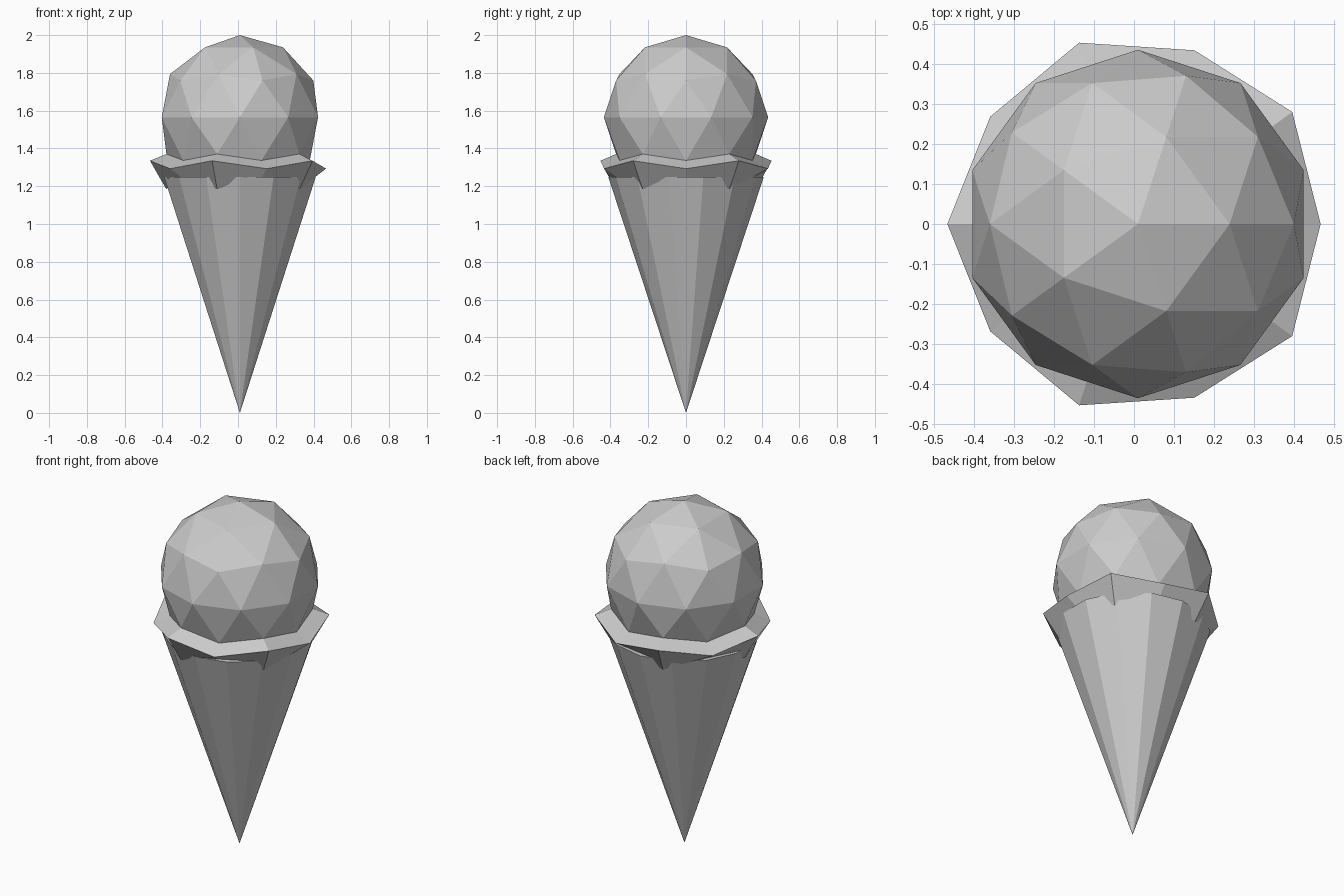
import bpy, bmesh, math

if "Cube" in bpy.data.objects:
    bpy.data.objects.remove(bpy.data.objects["Cube"])

CX = 0.01   # axis of the scoop and cone
R = 0.435   # scoop radius
CZ = 1.565  # scoop centre height


def make_object(name, bm, location):
    bmesh.ops.recalc_face_normals(bm, faces=bm.faces[:])
    mesh = bpy.data.meshes.new(name)
    bm.to_mesh(mesh)
    bm.free()
    obj = bpy.data.objects.new(name, mesh)
    obj.location = location
    bpy.context.collection.objects.link(obj)
    return obj


def extrude_rim(bm, edges, peak, dip):
    """Extrude a zigzag rim; peak and dip are (radius, world z) of alternate points."""
    geom = bmesh.ops.extrude_edge_only(bm, edges=edges)["geom"]
    for v in (g for g in geom if isinstance(g, bmesh.types.BMVert)):
        angle = math.atan2(v.co.y, v.co.x)
        step = round(math.degrees(angle) / 36)
        r, z = peak if step % 2 else dip
        v.co = (r * math.cos(angle), r * math.sin(angle), z - CZ)
    return [g for g in geom if isinstance(g, bmesh.types.BMEdge)]


# Scoop: faceted ball with its underside opened and drawn out into a ruffle
bm = bmesh.new()
bmesh.ops.create_icosphere(bm, subdivisions=2, radius=R)
low = [v for v in bm.verts if v.co.z < -0.6 * R]
bmesh.ops.delete(bm, geom=low, context='VERTS')
rim = [e for e in bm.edges if e.is_boundary]
rim = extrude_rim(bm, rim, (0.476, 1.335), (0.456, 1.293))
extrude_rim(bm, rim, (0.39, 1.185), (0.385, 1.25))
make_object("ice_cream_scoop", bm, (CX, 0, CZ))

# Cone: fourteen-sided, point down
H = 1.25
bm = bmesh.new()
bmesh.ops.create_cone(bm, cap_ends=True, segments=14, radius1=0, radius2=0.412, depth=H)
bmesh.ops.remove_doubles(bm, verts=bm.verts[:], dist=1e-4)
# Put a corner on the front axis so that flat faces point sideways
a = max(bm.verts, key=lambda v: (v.co.z > 0, v.co.y)).co
turn = math.pi / 2 - math.atan2(a.y, a.x)
for v in bm.verts:
    x, y = v.co.x, v.co.y
    v.co.x = x * math.cos(turn) - y * math.sin(turn)
    v.co.y = x * math.sin(turn) + y * math.cos(turn)
make_object("wafer_cone", bm, (CX, 0, H / 2))
